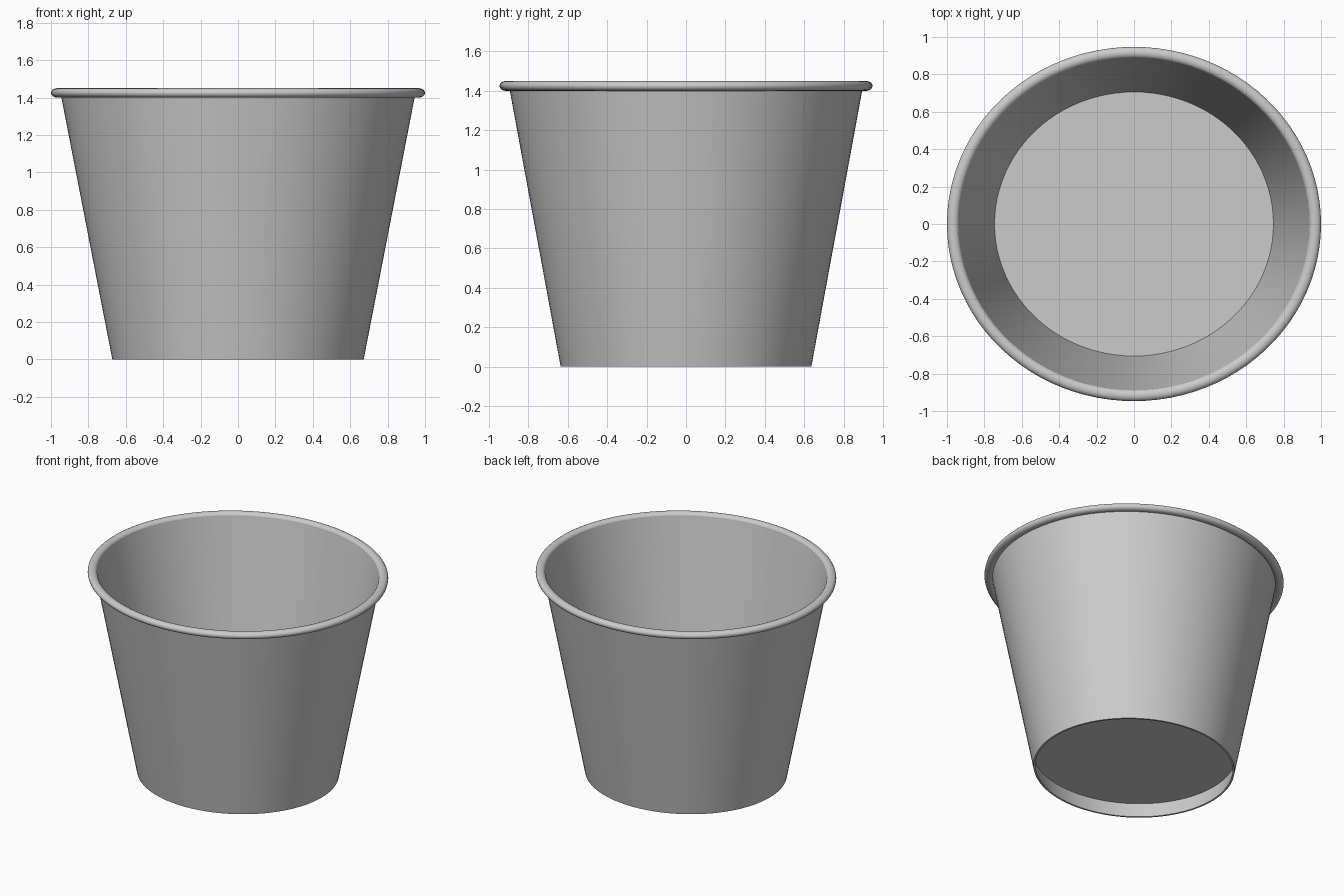
import bpy
import bmesh
import math
from mathutils import Matrix

SEGMENTS = 96
DEPTH_RATIO = 0.947      # the tub is slightly oval
BASE_RADIUS = 0.672
SLOPE = 0.1945           # outward flare per unit of height
THICKNESS = 0.013

cube = bpy.data.objects.get("Cube")
if cube:
    bpy.data.objects.remove(cube, do_unlink=True)

grey = bpy.data.materials.new("plain_grey")
grey.use_nodes = True
colour = (0.6, 0.6, 0.6, 1)
grey.diffuse_color = colour
grey.node_tree.nodes["Principled BSDF"].inputs["Base Color"].default_value = colour


def outer(z):
    return BASE_RADIUS + SLOPE * z


def inner(z):
    return outer(z) - THICKNESS


def lathe(name, profile, closed):
    """Spin a (radius, height) profile about z, then squash it to an oval."""
    bm = bmesh.new()
    verts = [bm.verts.new((r, 0, z)) for r, z in profile]
    pairs = list(zip(verts, verts[1:]))
    if closed:
        pairs.append((verts[-1], verts[0]))
    edges = [bm.edges.new(p) for p in pairs]
    bmesh.ops.spin(bm, geom=verts + edges, cent=(0, 0, 0), axis=(0, 0, 1),
                   angle=math.tau, steps=SEGMENTS, use_duplicate=False)
    bmesh.ops.remove_doubles(bm, verts=bm.verts, dist=0.0001)
    bmesh.ops.transform(bm, matrix=Matrix.Diagonal((1, DEPTH_RATIO, 1, 1)), verts=bm.verts)
    bmesh.ops.recalc_face_normals(bm, faces=bm.faces)
    mesh = bpy.data.meshes.new(name)
    bm.to_mesh(mesh)
    bm.free()
    mesh.materials.append(grey)
    obj = bpy.data.objects.new(name, mesh)
    bpy.context.collection.objects.link(obj)
    bpy.ops.object.select_all(action="DESELECT")
    obj.select_set(True)
    bpy.context.view_layer.objects.active = obj
    bpy.ops.object.shade_smooth_by_angle(angle=math.radians(35))
    return obj


# Thin flared wall
top = 1.425
lathe("tub_wall", [(outer(0), 0), (outer(top), top), (inner(top), top), (inner(0), 0)], True)

# Raised floor, recessed underneath
low, high = 0.11, 0.445
lathe("tub_floor", [(0, low), (inner(low) + 0.003, low),
                    (inner(high) + 0.003, high), (0, high)], False)

# Rolled rim
ring = [math.tau * i / 16 for i in range(16)]
lathe("rolled_rim", [(0.968 + 0.032 * math.cos(a), top + 0.025 * math.sin(a)) for a in ring], True)
